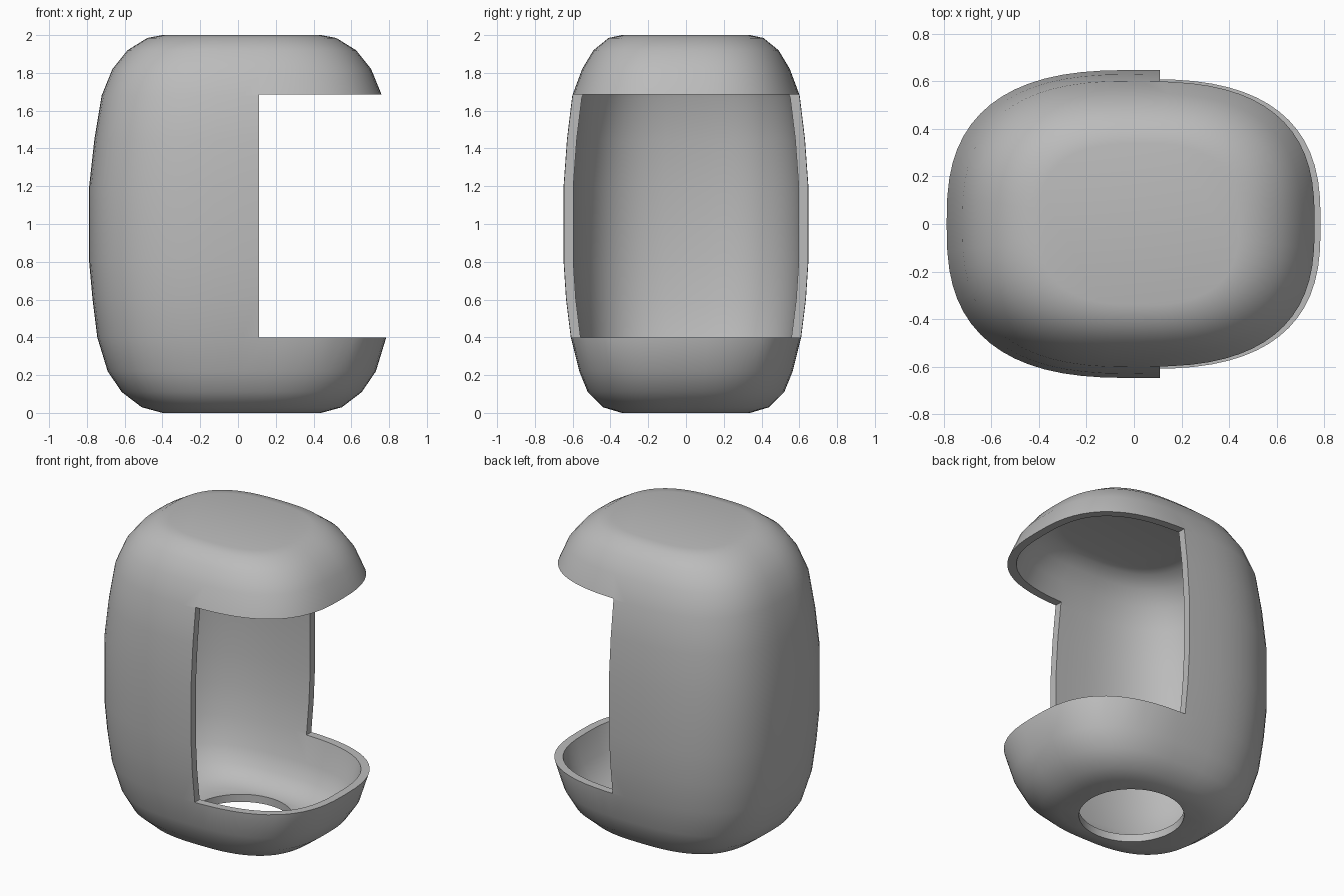
import bpy
import bmesh
from math import sin, cos, pi

if "Cube" in bpy.data.objects:
    bpy.data.objects.remove(bpy.data.objects["Cube"])

CENTRE_X = 0.02
WALL = 0.05
SIDES = 64
ROUNDNESS = 2.7

grey = bpy.data.materials.new("plain grey")
grey.use_nodes = True
colour = (0.5, 0.5, 0.5, 1)
grey.diffuse_color = colour
grey.node_tree.nodes["Principled BSDF"].inputs["Base Color"].default_value = colour

# Height, half width and half depth of the rounded body
PROFILE = [
    (0.0, 0.42, 0.34), (0.03, 0.53, 0.44), (0.11, 0.635, 0.52),
    (0.22, 0.71, 0.565), (0.4, 0.765, 0.61), (0.6, 0.79, 0.635),
    (0.8, 0.808, 0.648), (1.2, 0.808, 0.648), (1.45, 0.78, 0.63),
    (1.68, 0.742, 0.602), (1.82, 0.685, 0.55), (1.92, 0.605, 0.49),
    (1.985, 0.5, 0.41), (2.0, 0.42, 0.34),
]


def soften(value):
    """Turn a sine or cosine into a rounded-rectangle coordinate."""
    return (1 if value >= 0 else -1) * abs(value) ** (2 / ROUNDNESS)


def make_body():
    bm = bmesh.new()
    rings = []
    for z, half_x, half_y in PROFILE:
        angles = [2 * pi * i / SIDES for i in range(SIDES)]
        rings.append([bm.verts.new((CENTRE_X + half_x * soften(cos(a)),
                                    half_y * soften(sin(a)), z)) for a in angles])
    for low, high in zip(rings, rings[1:]):
        for i in range(SIDES):
            j = (i + 1) % SIDES
            bm.faces.new((low[i], low[j], high[j], high[i]))
    bm.faces.new(reversed(rings[0]))
    bm.faces.new(rings[-1])
    mesh = bpy.data.meshes.new("shell")
    bm.to_mesh(mesh)
    bm.free()
    mesh.materials.append(grey)
    obj = bpy.data.objects.new("shell", mesh)
    bpy.context.collection.objects.link(obj)
    return obj


def cut(target, cutter):
    """Subtract a cutter from the target, then discard it."""
    cutter.hide_render = True
    cutter.data.materials.append(grey)
    mod = target.modifiers.new("cut", "BOOLEAN")
    mod.operation = "DIFFERENCE"
    mod.solver = "EXACT"
    mod.object = cutter
    bpy.context.view_layer.objects.active = target
    bpy.ops.object.modifier_apply(modifier=mod.name)
    bpy.data.objects.remove(cutter)


# Hollow body with an even wall
shell = make_body()
bpy.context.view_layer.objects.active = shell
wall = shell.modifiers.new("wall", "SOLIDIFY")
wall.thickness = WALL
wall.offset = -1
wall.use_even_offset = True
bpy.ops.object.modifier_apply(modifier=wall.name)

# Wide window open to one side
z_low, z_high, x_start = 0.4, 1.685, 0.11
bpy.ops.mesh.primitive_cube_add(size=1, location=(x_start + 1, 0, (z_low + z_high) / 2))
window = bpy.context.object
window.name = "window_cutter"
window.scale = (2, 2, z_high - z_low)
bpy.context.view_layer.update()
cut(shell, window)

# Round hole through the floor
bpy.ops.mesh.primitive_cylinder_add(vertices=64, radius=0.315, depth=0.4,
                                    location=(CENTRE_X, 0, 0))
hole = bpy.context.object
hole.name = "hole_cutter"
cut(shell, hole)

# Smooth walls with crisp cut edges
bpy.ops.object.select_all(action="DESELECT")
shell.select_set(True)
bpy.context.view_layer.objects.active = shell
bpy.ops.object.shade_smooth_by_angle(angle=0.7)
